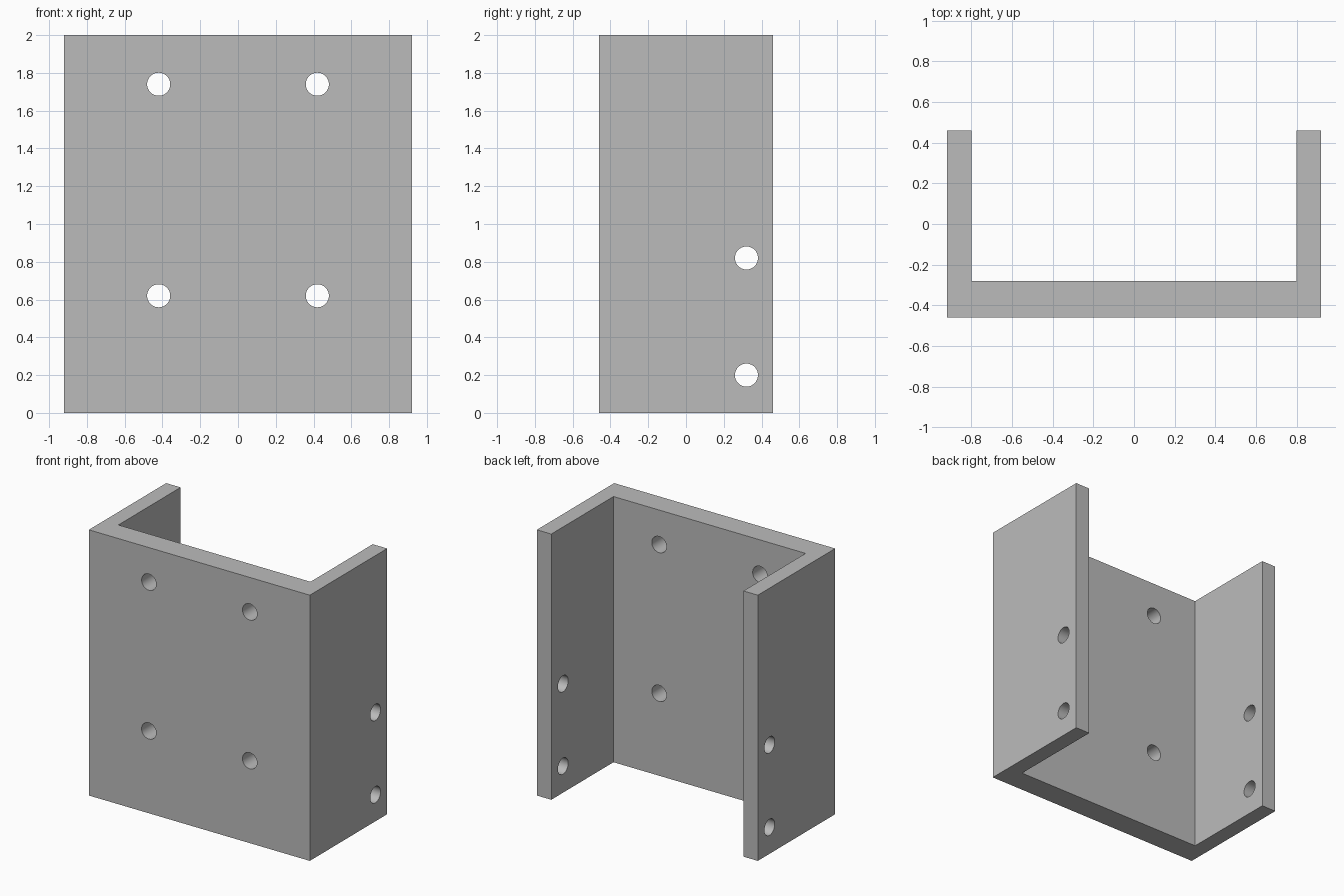
import bpy
import bmesh
from math import pi, radians

cube = bpy.data.objects.get("Cube")
if cube:
    bpy.data.objects.remove(cube, do_unlink=True)

HALF_W, HALF_D, HEIGHT = 0.92, 0.46, 2.0
INNER_X, INNER_Y = 0.80, -0.28
HOLE_R = 0.061

# Single grey finish
grey = bpy.data.materials.new("plain_grey")
grey.use_nodes = True
colour = (0.5, 0.5, 0.5, 1)
grey.diffuse_color = colour
grey.node_tree.nodes["Principled BSDF"].inputs["Base Color"].default_value = colour

# U-shaped channel: half profile mirrored across x, then extruded upwards
half = [(HALF_W, -HALF_D), (HALF_W, HALF_D), (INNER_X, HALF_D), (INNER_X, INNER_Y)]
profile = half + [(-x, y) for x, y in reversed(half)]
bm = bmesh.new()
base = bm.faces.new([bm.verts.new((x, y, 0)) for x, y in profile])
top = bmesh.ops.extrude_face_region(bm, geom=[base])["geom"]
bmesh.ops.translate(bm, vec=(0, 0, HEIGHT),
                    verts=[v for v in top if isinstance(v, bmesh.types.BMVert)])
bmesh.ops.recalc_face_normals(bm, faces=bm.faces)
mesh = bpy.data.meshes.new("channel_bracket")
bm.to_mesh(mesh)
bm.free()
mesh.materials.append(grey)
bracket = bpy.data.objects.new("channel_bracket", mesh)
bpy.context.collection.objects.link(bracket)


def drill(location, rotation, depth):
    """Cut one round hole through the bracket."""
    bpy.ops.mesh.primitive_cylinder_add(vertices=48, radius=HOLE_R, depth=depth,
                                        location=location, rotation=rotation)
    cutter = bpy.context.object
    cutter.name = "hole_cutter"
    cutter.hide_render = True
    cutter.data.materials.append(grey)
    mod = bracket.modifiers.new("hole", "BOOLEAN")
    mod.operation = "DIFFERENCE"
    mod.solver = "EXACT"
    mod.object = cutter
    bpy.context.view_layer.objects.active = bracket
    bpy.ops.object.modifier_apply(modifier=mod.name)
    bpy.data.objects.remove(cutter, do_unlink=True)


# Four holes through the front plate
for x in (-0.42, 0.42):
    for z in (0.62, 1.74):
        drill((x, (INNER_Y - HALF_D) / 2, z), (pi / 2, 0, 0), 0.4)

# Two holes through each side flange, drilled straight across both
for z in (0.2, 0.82):
    drill((0, 0.32, z), (0, pi / 2, 0), 2.4)

# Smooth hole walls, sharp plate edges
bpy.ops.object.select_all(action="DESELECT")
bracket.select_set(True)
bpy.context.view_layer.objects.active = bracket
bpy.ops.object.shade_smooth_by_angle(angle=radians(30))
